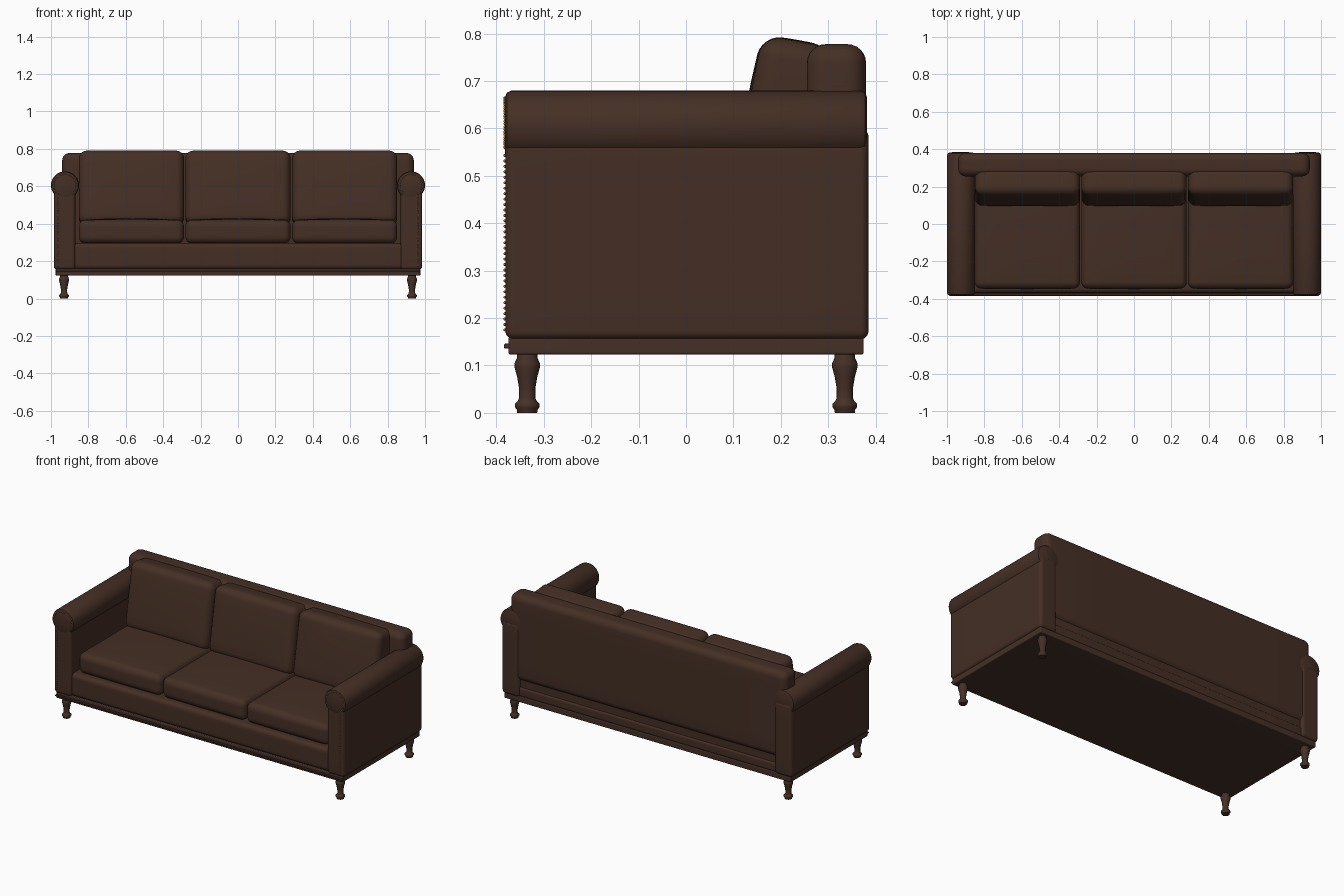
import bpy, bmesh, math
from mathutils import Matrix, Vector

if "Cube" in bpy.data.objects:
    bpy.data.objects.remove(bpy.data.objects["Cube"])


def material(name, rgb):
    m = bpy.data.materials.new(name)
    m.diffuse_color = (*rgb, 1)
    m.use_nodes = True
    m.node_tree.nodes["Principled BSDF"].inputs["Base Color"].default_value = m.diffuse_color
    return m


LEATHER = material("dark brown leather", (0.058, 0.028, 0.018))
WOOD = material("dark brown wood", (0.060, 0.030, 0.020))
BRASS = material("brass", (0.30, 0.17, 0.06))


def finish(name, bm, mat, angle=40):
    bmesh.ops.recalc_face_normals(bm, faces=bm.faces[:])
    me = bpy.data.meshes.new(name)
    bm.to_mesh(me)
    bm.free()
    me.materials.append(mat)
    ob = bpy.data.objects.new(name, me)
    bpy.context.collection.objects.link(ob)
    bpy.ops.object.select_all(action='DESELECT')
    ob.select_set(True)
    bpy.context.view_layer.objects.active = ob
    bpy.ops.object.shade_smooth_by_angle(angle=math.radians(angle))
    return ob


def soft_box(name, lo, hi, r, mat=LEATHER, crown=(0, 0, 0), tilt=0):
    """Rounded box between two corners; crown puffs each pair of faces outwards."""
    lo, hi = Vector(lo), Vector(hi)
    half, mid = (hi - lo) / 2, (hi + lo) / 2
    bm = bmesh.new()
    bmesh.ops.create_cube(bm, size=2)
    bmesh.ops.subdivide_edges(bm, edges=bm.edges[:], cuts=11, use_grid_fill=True)

    def spread(t, h):
        i = round(abs(t) * 6)          # 0..3 flat part, 3..6 rounded edge
        if i <= 3:
            c = (h - r) * i / 3
        else:
            c = h - r + r * math.tan(math.radians(15 * (i - 3)))
        return math.copysign(c, t)

    for v in bm.verts:
        p = Vector([spread(v.co[k], half[k]) for k in range(3)])
        inner = Vector([max(-(half[k] - r), min(half[k] - r, p[k])) for k in range(3)])
        d = p - inner
        if d.length > 1e-9:
            p = inner + d.normalized() * r
        u = [p[k] / half[k] for k in range(3)]
        for k in range(3):
            a, b = u[k - 1], u[k - 2]
            p[k] += crown[k] * u[k] * (1 - a * a) * (1 - b * b)
        v.co = p
    bm.transform(Matrix.Translation(mid) @ Matrix.Rotation(tilt, 4, 'X'))
    return finish(name, bm, mat)


def lathe(name, profile, matrix, mat, steps=24, angle=40):
    """Turned solid from (radius, height) points."""
    bm = bmesh.new()
    vs = [bm.verts.new((r, 0, z)) for r, z in profile]
    es = [bm.edges.new(pair) for pair in zip(vs, vs[1:])]
    bmesh.ops.spin(bm, geom=vs + es, cent=(0, 0, 0), axis=(0, 0, 1),
                   angle=2 * math.pi, steps=steps)
    bmesh.ops.remove_doubles(bm, verts=bm.verts[:], dist=1e-5)
    bm.transform(matrix)
    return finish(name, bm, mat, angle)


# Plinth, seat base and front trim
soft_box("plinth", (-0.975, -0.375, 0.123), (0.975, 0.375, 0.16), 0.005, WOOD)
soft_box("seat_base", (-0.89, -0.37, 0.155), (0.89, 0.365, 0.297), 0.025)
soft_box("front_trim", (-0.975, -0.384, 0.136), (0.975, -0.370, 0.146), 0.003, WOOD)

# Backrest with a rounded top, overlapping the arms
soft_box("backrest", (-0.94, 0.255, 0.25), (0.94, 0.38, 0.778), 0.04)
soft_box("back_lower_rail", (-0.89, 0.30, 0.155), (0.89, 0.373, 0.215), 0.015)

# Three seat cushions and three leaning back cushions
for i, x in enumerate((-0.57, 0, 0.57)):
    soft_box(f"seat_cushion_{i + 1}", (x - 0.281, -0.345, 0.295), (x + 0.281, 0.22, 0.42),
             0.035, crown=(0, 0.004, 0.010))
    soft_box(f"back_cushion_{i + 1}", (x - 0.281, 0.125, 0.39), (x + 0.281, 0.275, 0.787),
             0.042, crown=(0, 0.008, 0.003), tilt=math.radians(-10))

# Arms: panel, scroll roll and nail heads
for side, s in (("left", -1), ("right", 1)):
    x0, x1 = sorted((s * 0.87, s * 0.985))
    soft_box(f"{side}_arm_panel", (x0, -0.381, 0.155), (x1, 0.385, 0.60), 0.018)
    L, R, c = 0.382, 0.075, 0.014
    roll = [(0, -L), (R - c, -L), (R - 0.3 * c, -L + 0.3 * c), (R, -L + c),
            (R, L - c), (R - 0.3 * c, L - 0.3 * c), (R - c, L), (0, L)]
    lathe(f"{side}_arm_roll", roll,
          Matrix.Translation((s * 0.925, 0, 0.605)) @ Matrix.Rotation(math.pi / 2, 4, 'X'),
          LEATHER, 40)
    spots = [(0.962, 0.175 + 0.0115 * k) for k in range(33)]
    spots += [(0.925 + 0.06 * math.cos(a), 0.605 + 0.06 * math.sin(a))
              for a in (math.radians(-50 + 11 * k) for k in range(26))]
    bm = bmesh.new()
    for x, z in spots:
        bmesh.ops.create_uvsphere(bm, u_segments=8, v_segments=5, radius=0.0032,
                                  matrix=Matrix.Translation((s * x, -0.382, z)))
    finish(f"{side}_arm_nail_heads", bm, BRASS, 60)

# Four turned legs
leg = [(0, 0), (0.021, 0), (0.022, 0.007), (0.026, 0.012), (0.026, 0.019), (0.020, 0.025),
       (0.017, 0.032), (0.017, 0.050), (0.021, 0.075), (0.027, 0.097), (0.027, 0.104),
       (0.022, 0.115), (0.021, 0.126), (0, 0.126)]
for fy, y in (("front", -0.335), ("back", 0.335)):
    for fx, x in (("left", -0.93), ("right", 0.93)):
        lathe(f"{fy}_{fx}_leg", leg, Matrix.Translation((x, y, 0)), WOOD, 24, 50)
